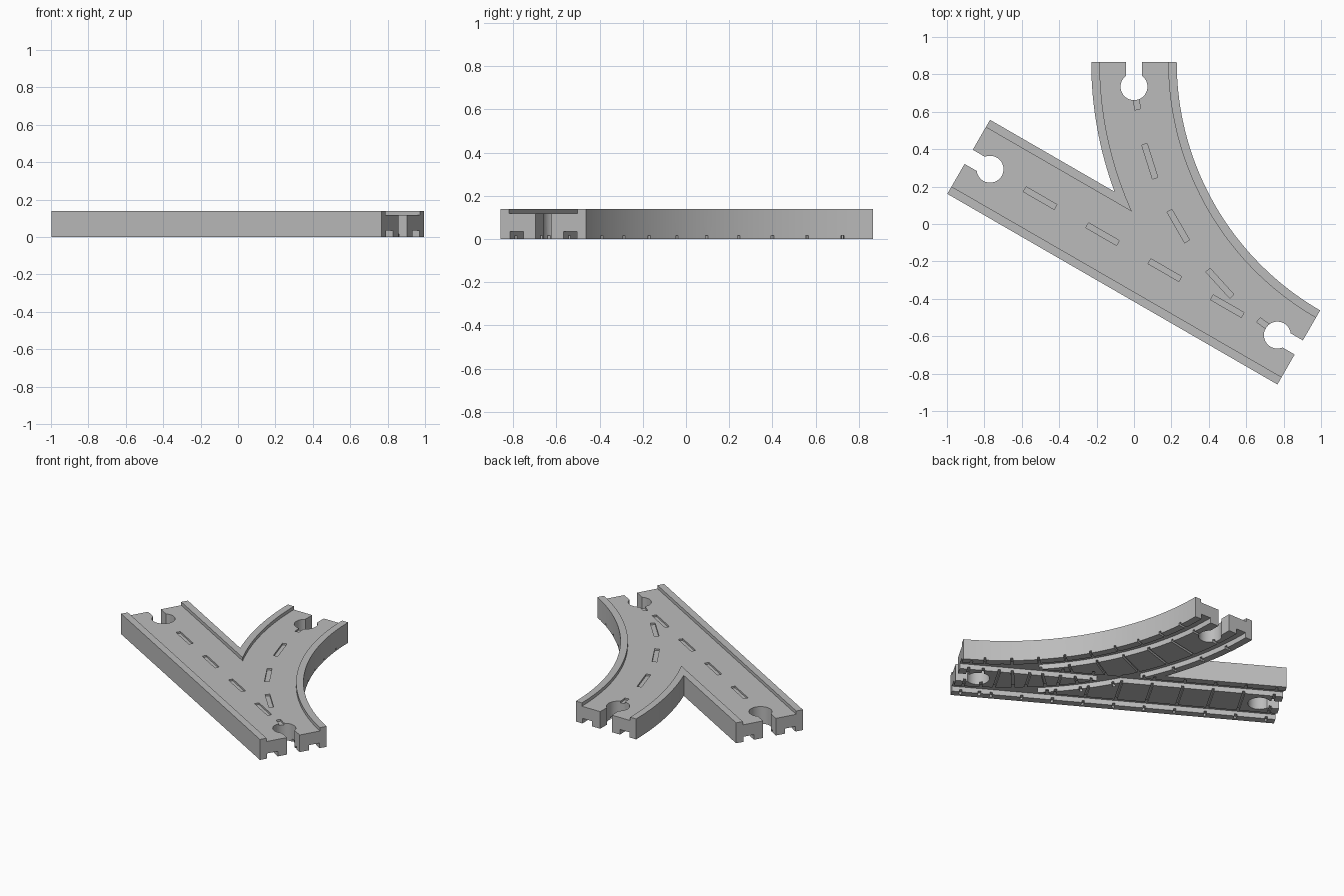
import bpy, bmesh
from math import radians, cos, sin, acos, pi
from mathutils import Vector

if "Cube" in bpy.data.objects:
    bpy.data.objects.remove(bpy.data.objects["Cube"])

RADIUS = 1.762      # centre line of the curved branch
LENGTH = 2.038      # straight branch
TURN = radians(60)
HALF = 0.2285
HEIGHT = 0.14
ROAD = 0.117
ARC_TOP = 0.866
STEP = 0.1925       # sleeper spacing

HUB = Vector((RADIUS, ARC_TOP))
ALONG = Vector((-sin(TURN), cos(TURN)))
ACROSS = Vector((cos(TURN), sin(TURN)))
JOINT = HUB - ACROSS * RADIUS


def straight(s, v):
    """Point on the straight branch: distance from shared end, sideways offset."""
    return JOINT + ALONG * s + ACROSS * v


def curve(a, v):
    """Point on the curved branch: angle from its free end, sideways offset."""
    return HUB - Vector((cos(a), sin(a))) * (RADIUS - v)


def arc(a0, a1, v, n=40):
    return [curve(a0 + (a1 - a0) * i / n, v) for i in range(n + 1)]


def outline(h, ext):
    """Y-shaped outline of both branches with half width h."""
    fork = TURN - acos((RADIUS - h) / (RADIUS + h))
    out = Vector((0, ext))
    return ([straight(-ext, -h), straight(-ext, h)] + arc(TURN, 0, h)
            + [curve(0, h) + out, curve(0, -h) + out] + arc(0, fork, -h)
            + [straight(LENGTH + ext, h), straight(LENGTH + ext, -h)])


def patch(branch, c, half_len, v0, v1):
    """Small rectangle on a branch."""
    return [branch(c - half_len, v0), branch(c + half_len, v0),
            branch(c + half_len, v1), branch(c - half_len, v1)]


def prism(name, loops, z0, z1):
    bm = bmesh.new()
    for loop in loops:
        pts = [p for i, p in enumerate(loop) if (p - loop[i - 1]).length > 1e-5]
        face = bm.faces.new([bm.verts.new((p.x, p.y, z0)) for p in pts])
        top = bmesh.ops.extrude_face_region(bm, geom=[face])["geom"]
        bmesh.ops.translate(bm, vec=(0, 0, z1 - z0),
                            verts=[g for g in top if isinstance(g, bmesh.types.BMVert)])
    bmesh.ops.recalc_face_normals(bm, faces=bm.faces)
    mesh = bpy.data.meshes.new(name)
    bm.to_mesh(mesh)
    bm.free()
    obj = bpy.data.objects.new(name, mesh)
    bpy.context.collection.objects.link(obj)
    return obj


def cut(name, loops, z0, z1):
    cutter = prism(name, loops, z0, z1)
    cutter.hide_render = True
    mod = body.modifiers.new(name, 'BOOLEAN')
    mod.operation = 'DIFFERENCE'
    mod.solver = 'EXACT'
    mod.object = cutter
    bpy.ops.object.modifier_apply(modifier=mod.name)
    bpy.data.objects.remove(cutter)


def socket(end, inward):
    """Keyhole outline: round hole with a slot open to the end of the branch."""
    side = Vector((-inward.y, inward.x))
    slot, hole = 0.044, 0.072
    centre = end + inward * 0.132
    gap = pi - 0.65
    pts = [centre + inward * hole * cos(t) + side * hole * sin(t)
           for t in [-gap + 2 * gap * i / 32 for i in range(33)]]
    return pts + [end - inward * 0.05 + side * slot, end - inward * 0.05 - side * slot]


# Track body
body = prism("track_switch", [outline(HALF, 0)], 0, HEIGHT)
bpy.context.view_layer.objects.active = body
body.select_set(True)

# Recessed road between the raised kerbs
cut("road_cutter", [outline(0.183, 0.05)], ROAD, HEIGHT + 0.1)

# Lane dashes along both centre lines
dash = 0.095
dashes = [patch(straight, LENGTH / 2 + STEP * k, dash, -0.015, 0.015) for k in (-3, -1, 1, 3)]
dash_turn = dash / RADIUS
dashes += [patch(curve, radians(5.2 + 12.35 * k), dash_turn, -0.015, 0.015) for k in range(5)]
cut("dash_cutter", dashes, ROAD - 0.012, HEIGHT + 0.1)

# Wheel grooves underneath
inner, outer = 0.106, 0.179
sides = ((inner, outer), (-outer, -inner))
cut("straight_groove_cutter",
    [patch(straight, LENGTH / 2, LENGTH / 2 + 0.05, a, b) for a, b in sides], -0.1, 0.035)
over = radians(2)
cut("curved_groove_cutter",
    [arc(-over, TURN + over, a) + arc(TURN + over, -over, b) for a, b in sides], -0.1, 0.035)

# Sleeper notches underneath
cut("straight_sleeper_cutter",
    [patch(straight, LENGTH / 2 + STEP * k, 0.008, -0.21, 0.21) for k in range(-5, 6)],
    -0.1, 0.016)
cut("curved_sleeper_cutter",
    [patch(curve, radians(5.3 + 6.2 * k), 0.008 / RADIUS, -0.21, 0.25) for k in range(9)],
    -0.1, 0.017)

# Connector sockets at the three ends
cut("socket_cutter", [socket(straight(0, 0), ALONG),
                      socket(straight(LENGTH, 0), -ALONG),
                      socket(curve(0, 0), Vector((0, -1)))], -0.1, HEIGHT + 0.1)

# Plain grey plastic
grey = bpy.data.materials.new("light_grey")
grey.use_nodes = True
grey.diffuse_color = (0.5, 0.5, 0.5, 1)
grey.node_tree.nodes["Principled BSDF"].inputs["Base Color"].default_value = grey.diffuse_color
body.data.materials.clear()
body.data.materials.append(grey)
for poly in body.data.polygons:
    poly.material_index = 0
bpy.ops.object.shade_smooth_by_angle(angle=radians(25))
